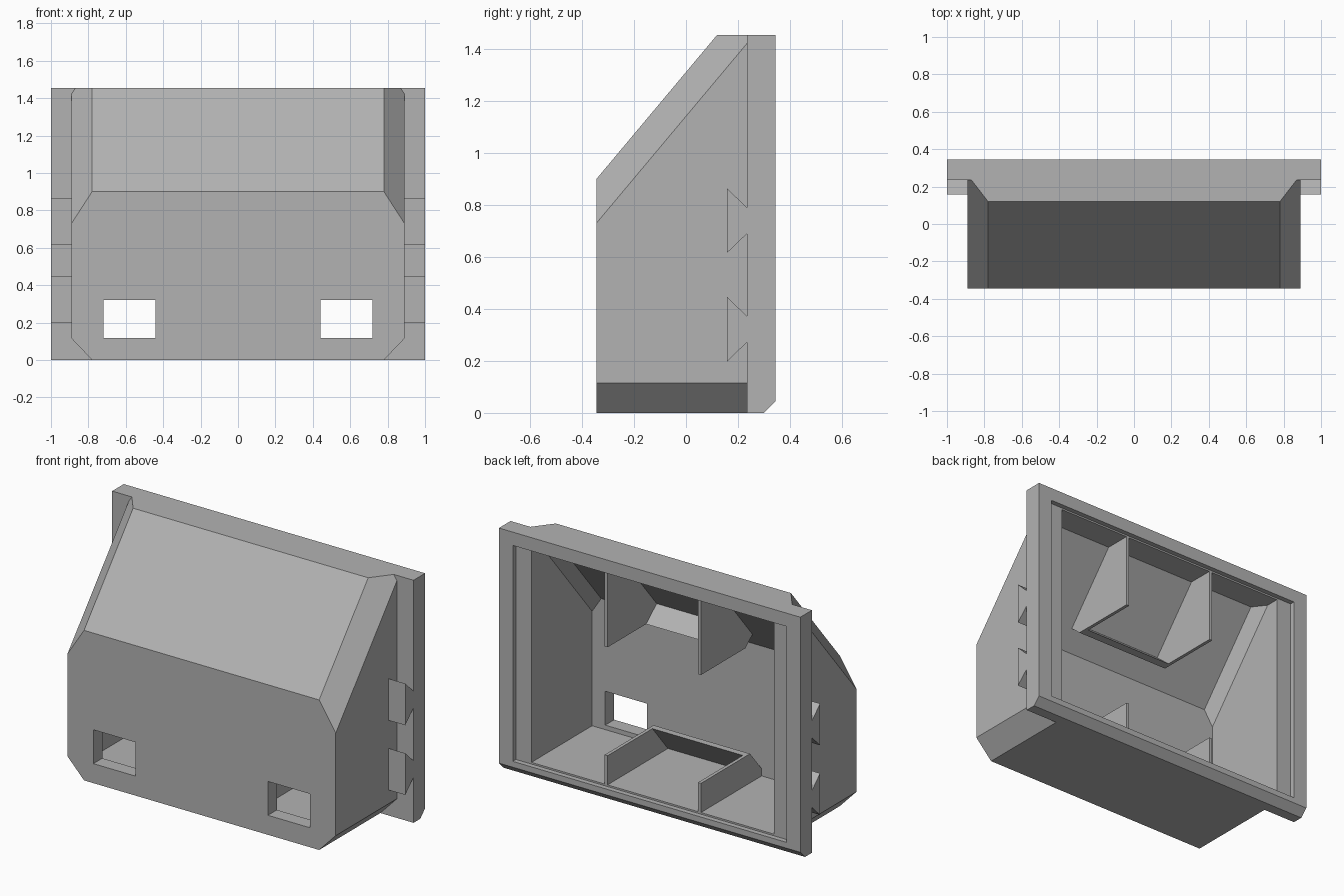
import bpy, bmesh
from mathutils import Vector

cube = bpy.data.objects.get("Cube")
if cube:
    bpy.data.objects.remove(cube, do_unlink=True)

GREY = (0.45, 0.45, 0.45, 1)
mat = bpy.data.materials.new("plain grey")
mat.use_nodes = True
mat.diffuse_color = GREY
mat.node_tree.nodes["Principled BSDF"].inputs["Base Color"].default_value = GREY

WALL = 0.085
SLOPE = Vector((0, 0.465, 0.555))      # direction running up the sloped front
RIDGE = Vector((0.78, -0.345, 0.90))   # where the slope meets the front and its side bevel


def add_object(name, bm):
    bmesh.ops.recalc_face_normals(bm, faces=bm.faces)
    mesh = bpy.data.meshes.new(name)
    bm.to_mesh(mesh)
    bm.free()
    mesh.materials.append(mat)
    obj = bpy.data.objects.new(name, mesh)
    bpy.context.collection.objects.link(obj)
    return obj


def prism(name, profile, x0, x1):
    """Extrude a (y, z) profile from x0 to x1."""
    bm = bmesh.new()
    face = bm.faces.new([bm.verts.new((x0, y, z)) for y, z in profile])
    new = bmesh.ops.extrude_face_region(bm, geom=[face])["geom"]
    verts = [g for g in new if isinstance(g, bmesh.types.BMVert)]
    bmesh.ops.translate(bm, verts=verts, vec=(x1 - x0, 0, 0))
    return add_object(name, bm)


def box(name, x0, x1, y0, y1, z0, z1):
    return prism(name, [(y0, z0), (y1, z0), (y1, z1), (y0, z1)], x0, x1)


def rod(name, x, z, radius, y0, y1, sides):
    """Cylinder lying along y."""
    bm = bmesh.new()
    bmesh.ops.create_cone(bm, cap_ends=True, segments=sides, radius1=radius,
                          radius2=radius, depth=y1 - y0)
    for v in bm.verts:
        v.co = Vector((x + v.co.x, (y0 + y1) / 2 + v.co.z, z + v.co.y))
    return add_object(name, bm)


def slice_off(obj, point, normal):
    """Cut away everything beyond a plane and cap the cut."""
    bm = bmesh.new()
    bm.from_mesh(obj.data)
    bmesh.ops.bisect_plane(bm, geom=bm.verts[:] + bm.edges[:] + bm.faces[:], dist=1e-5,
                           plane_co=point, plane_no=normal, clear_outer=True)
    bmesh.ops.holes_fill(bm, edges=[e for e in bm.edges if e.is_boundary])
    bmesh.ops.recalc_face_normals(bm, faces=bm.faces)
    bm.to_mesh(obj.data)
    bm.free()


def slope_cuts(obj, inset):
    """Trim the sloped front and the bevels on either side of it."""
    top_n = Vector((0, -SLOPE.z, SLOPE.y)).normalized()
    slice_off(obj, RIDGE - top_n * inset, top_n)
    for side in (-1, 1):
        n = SLOPE.cross(Vector((0.11, 0, -0.17))).normalized()
        if n.x < 0:
            n = -n
        p = RIDGE - n * inset
        slice_off(obj, (side * p.x, p.y, p.z), (side * n.x, n.y, n.z))


def boolean(obj, other, operation):
    mod = obj.modifiers.new(operation, "BOOLEAN")
    mod.operation = operation
    mod.solver = "EXACT"
    mod.object = other
    bpy.context.view_layer.objects.active = obj
    bpy.ops.object.modifier_apply(modifier=mod.name)
    bpy.data.objects.remove(other, do_unlink=True)


# Outer housing: a box with sloped front, bevelled sides and cut bottom corners
housing = box("housing", -0.89, 0.89, -0.345, 0.26, 0, 1.455)
slope_cuts(housing, 0)
for side in (-1, 1):
    slice_off(housing, (side * 0.78, 0, 0), (side * 0.115, 0, -0.11))

# Back flange with a chamfered lower edge
flange = prism("flange", [(0.235, 0), (0.3, 0), (0.345, 0.045), (0.345, 1.455), (0.235, 1.455)], -1, 1)
boolean(housing, flange, "UNION")

# Dovetail tabs on both sides
for side in (-1, 1):
    for z in (0.322, 0.74):
        tab = prism("tab", [(0.157, z - 0.125), (0.235, z - 0.05), (0.25, z - 0.05),
                            (0.25, z + 0.05), (0.235, z + 0.05), (0.157, z + 0.125)],
                    side * 0.86, side * 1.0)
        boolean(housing, tab, "UNION")

# Hollow inside and the shallow recess for a back panel
cavity = box("cavity", -0.805, 0.805, -0.345 + WALL, 0.33, 0.09, 1.365)
slope_cuts(cavity, WALL)
boolean(housing, cavity, "DIFFERENCE")
boolean(housing, box("recess", -0.908, 0.908, 0.315, 0.4, 0.08, 1.375), "DIFFERENCE")

# Front openings and corner screw holes
for side in (-1, 1):
    boolean(housing, rod("round_cut", side * 0.488, 0.755, 0.11, -0.5, -0.2, 48), "DIFFERENCE")
    x0, x1 = sorted((side * 0.44, side * 0.718))
    boolean(housing, box("window_cut", x0, x1, -0.5, -0.2, 0.117, 0.32), "DIFFERENCE")
    for z in (0.14, 1.315):
        boolean(housing, rod("screw_cut", side * 0.858, z, 0.021, 0.22, 0.4, 24), "DIFFERENCE")

# Inner brackets: paired fins joined by a slanted plate, above and below
upper_fin = [(0.315, 0.915), (-0.105, 0.915), (-0.185, 0.982), (0.16, 1.395), (0.315, 1.395)]
upper_plate = [(-0.105, 0.915), (-0.185, 0.982), (-0.162, 1.009), (-0.05, 0.915)]
lower_fin = [(0.315, 0.265), (-0.15, 0.265), (-0.305, 0.08), (0.315, 0.08)]
lower_plate = [(-0.11, 0.265), (-0.15, 0.265), (-0.305, 0.08), (-0.265, 0.08)]
for level, fin, plate in (("upper", upper_fin, upper_plate), ("lower", lower_fin, lower_plate)):
    prism(level + "_bracket_plate", plate, -0.305, 0.305)
    for word, x in (("left", 0.31), ("right", -0.31)):
        prism(f"{level}_{word}_bracket_fin", fin, x - 0.01, x + 0.01)

# Smooth the round holes, keep the rest crisp
bpy.ops.object.select_all(action="DESELECT")
housing.select_set(True)
bpy.context.view_layer.objects.active = housing
bpy.ops.object.shade_smooth_by_angle(angle=0.5)
